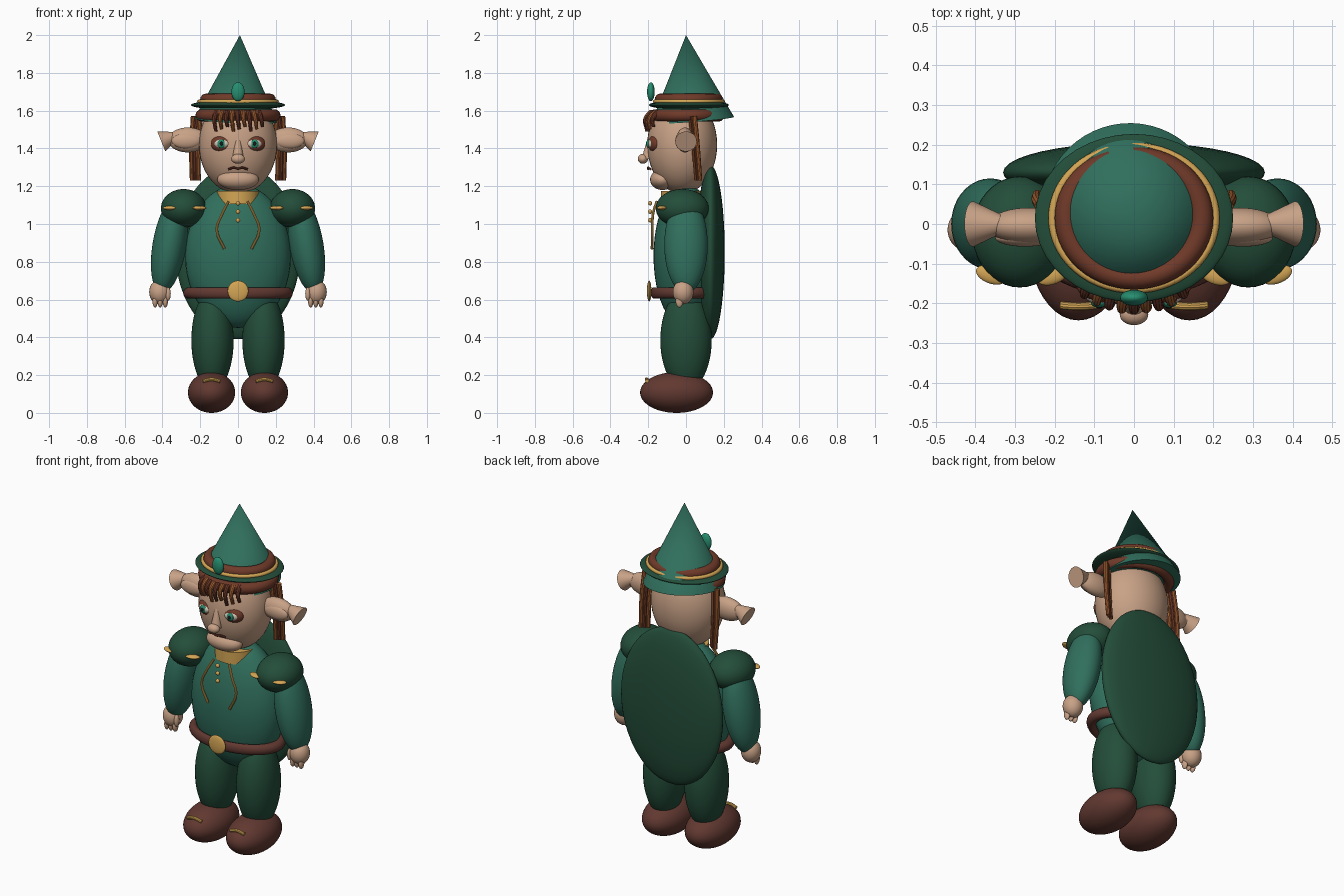
import bpy
from math import pi
from mathutils import Vector

cube = bpy.data.objects.get("Cube")
if cube:
    bpy.data.objects.remove(cube, do_unlink=True)


def material(name, r, g, b):
    m = bpy.data.materials.new(name)
    m.use_nodes = True
    m.diffuse_color = (r, g, b, 1)
    bsdf = next(n for n in m.node_tree.nodes if n.type == 'BSDF_PRINCIPLED')
    bsdf.inputs["Base Color"].default_value = (r, g, b, 1)
    bsdf.inputs["Roughness"].default_value = 0.7
    return m


GREEN = material("tunic green", .03, .16, .11)
DARK = material("forest green", .017, .075, .042)
SKIN = material("skin", .58, .36, .24)
BROWN = material("boot brown", .12, .04, .03)
RUST = material("hat band brown", .16, .042, .022)
GOLD = material("gold", .66, .38, .09)
HAIR = material("copper hair", .36, .11, .03)
GEM = material("jewel green", .02, .27, .16)
WHITE = material("eye white", .65, .6, .5)
BLACK = material("pupil black", .01, .01, .01)


def finish(name, mat):
    ob = bpy.context.object
    ob.name = name
    ob.data.materials.clear()
    ob.data.materials.append(mat)
    bpy.ops.object.shade_smooth_by_angle()
    return ob


def ball(name, loc, radii, mat, rot=(0, 0, 0)):
    bpy.ops.mesh.primitive_uv_sphere_add(segments=40, ring_count=24, location=loc, rotation=rot)
    bpy.context.object.scale = radii
    return finish(name, mat)


def ring(name, loc, major, minor, mat, depth=1, height=1):
    bpy.ops.mesh.primitive_torus_add(major_segments=56, minor_segments=16, location=loc,
                                     major_radius=major, minor_radius=minor)
    bpy.context.object.scale = (1, depth, height)
    return finish(name, mat)


def cone(name, base, tip, r1, r2, mat):
    base, tip = Vector(base), Vector(tip)
    axis = tip - base
    bpy.ops.mesh.primitive_cone_add(vertices=56, radius1=r1, radius2=r2, depth=axis.length,
                                    location=(base + tip) / 2,
                                    rotation=axis.to_track_quat('Z', 'Y').to_euler())
    return finish(name, mat)


def tube(name, points, radius, mat, taper=1):
    cu = bpy.data.curves.new(name, 'CURVE')
    cu.dimensions = '3D'
    cu.bevel_depth = radius
    cu.bevel_resolution = 3
    cu.use_fill_caps = True
    sp = cu.splines.new('BEZIER')
    sp.bezier_points.add(len(points) - 1)
    for i, (bp, p) in enumerate(zip(sp.bezier_points, points)):
        bp.co = p
        bp.handle_left_type = bp.handle_right_type = 'AUTO'
        bp.radius = 1 + (taper - 1) * i / (len(points) - 1)
    ob = bpy.data.objects.new(name, cu)
    bpy.context.collection.objects.link(ob)
    bpy.ops.object.select_all(action='DESELECT')
    ob.select_set(True)
    bpy.context.view_layer.objects.active = ob
    bpy.ops.object.convert(target='MESH')
    return finish(name, mat)


# Torso, cape, belt and collar
ball("torso", (0, 0, .83), (.28, .172, .38), GREEN)
ball("cape", (0, .13, .85), (.33, .075, .46), DARK)
ring("belt", (0, -.005, .635), .26, .03, BROWN, .63)
ball("belt_buckle", (0, -.195, .645), (.055, .012, .055), GOLD)
cone("collar", (0, -.02, 1.105), (0, -.02, 1.175), .112, .112, GOLD)
for i in range(3):
    ball(f"button_{i + 1}", (0, -.19, 1.11 - .045 * i), (.012, .01, .012), GOLD)

# Head and face
ball("head", (0, -.02, 1.42), (.207, .185, .26), SKIN)
ball("chin", (0, -.125, 1.235), (.11, .065, .055), SKIN)
cone("nose_bridge", (0, -.205, 1.345), (0, -.19, 1.45), .03, .014, SKIN)
ball("nose_tip", (0, -.228, 1.345), (.036, .027, .026), SKIN)
tube("mouth", [(-.05, -.188, 1.29), (-.02, -.2, 1.298), (0, -.2, 1.292),
               (.02, -.2, 1.298), (.05, -.188, 1.29)], .006, RUST)

# Hat
cone("hat_cone", (-.011, .035, 1.55), (.01, 0, 2), .22, 0, GREEN)
ring("hat_lower_band", (0, .005, 1.575), .193, .032, RUST, .88)
ball("hat_brim", (0, .015, 1.63), (.25, .212, .026), DARK)
ring("hat_gold_trim", (0, .015, 1.648), .205, .011, GOLD, .88)
ring("hat_upper_band", (0, .015, 1.66), .17, .03, RUST, .9)
ball("hat_jewel", (0, -.186, 1.7), (.035, .02, .05), GEM)

# Fringe
for i in range(9):
    x = -.125 + i * .031
    y = -.03 - .18 * (1 - (x / .2) ** 2) ** .5
    low = 1.49 + .012 * (i % 3)
    tube(f"fringe_lock_{i + 1}", [(x * .9, y + .03, 1.595), (x, y - .005, 1.555),
                                  (x + .008, y, low)], .015, HAIR if i % 2 else RUST, .55)

# Paired parts
for side, s in (("left", 1), ("right", -1)):
    # Legs and boots
    ball(f"{side}_leg", (.135 * s, 0, .385), (.112, .136, .265), DARK)
    ball(f"{side}_boot", (.14 * s, -.05, .108), (.125, .193, .108), BROWN)
    tube(f"{side}_boot_trim", [(.095 * s, -.205, .168), (.14 * s, -.208, .178),
                               (.185 * s, -.205, .168)], .01, GOLD)

    # Arms and hands
    ball(f"{side}_arm", (.362 * s, 0, .89), (.09, .115, .26), GREEN, (0, -.17 * s, 0))
    ball(f"{side}_shoulder_puff", (.288 * s, -.02, 1.083), (.12, .14, .102), DARK)
    for part, x, y in (("outer", .36, -.128), ("inner", .205, -.13)):
        ball(f"{side}_{part}_puff_trim", (x * s, y, 1.085), (.04, .022, .011), GOLD,
             (0, 0, .35 * s if part == "outer" else -.35 * s))
    ball(f"{side}_hand", (.415 * s, -.015, .64), (.055, .055, .065), SKIN)
    for i in range(3):
        ball(f"{side}_finger_{i + 1}", ((.385 + .027 * i) * s, -.035, .592),
             (.014, .02, .034), SKIN)
    ball(f"{side}_thumb", (.37 * s, -.045, .63), (.014, .016, .035), SKIN)

    # Tunic laces
    tube(f"{side}_lace", [(.05 * s, -.155, 1.12), (.085 * s, -.175, 1.05), (.112 * s, -.178, .97),
                          (.072 * s, -.18, .868)], .007, GOLD)

    # Ears with flared ends
    ball(f"{side}_ear", (.265 * s, -.005, 1.445), (.105, .046, .066), SKIN)
    ball(f"{side}_inner_ear", (.275 * s, -.035, 1.44), (.075, .022, .04), SKIN)
    cone(f"{side}_ear_flare", (.406 * s, 0, 1.437), (.31 * s, 0, 1.476), .057, .012, SKIN)
    ball(f"{side}_ear_neck", (.345 * s, 0, 1.45), (.06, .028, .035), SKIN)

    # Eyes
    ball(f"{side}_eye_rim", (.09 * s, -.17, 1.425), (.056, .028, .042), RUST, (0, 0, .3 * s))
    ball(f"{side}_eyeball", (.088 * s, -.18, 1.425), (.042, .025, .027), WHITE, (0, 0, .3 * s))
    ball(f"{side}_iris", (.088 * s, -.2, 1.425), (.021, .01, .023), GEM)
    ball(f"{side}_pupil", (.088 * s, -.208, 1.425), (.009, .005, .011), BLACK)

    # Long side hair
    for i in range(3):
        x = .2 + .018 * i
        tube(f"{side}_side_lock_{i + 1}", [(x * s, .025 + .01 * i, 1.57),
                                           ((x + .01) * s, .042 + .01 * i, 1.4),
                                           ((x + .008) * s, .055 + .01 * i, 1.23)],
             .014, RUST if i == 1 else HAIR, .8)
